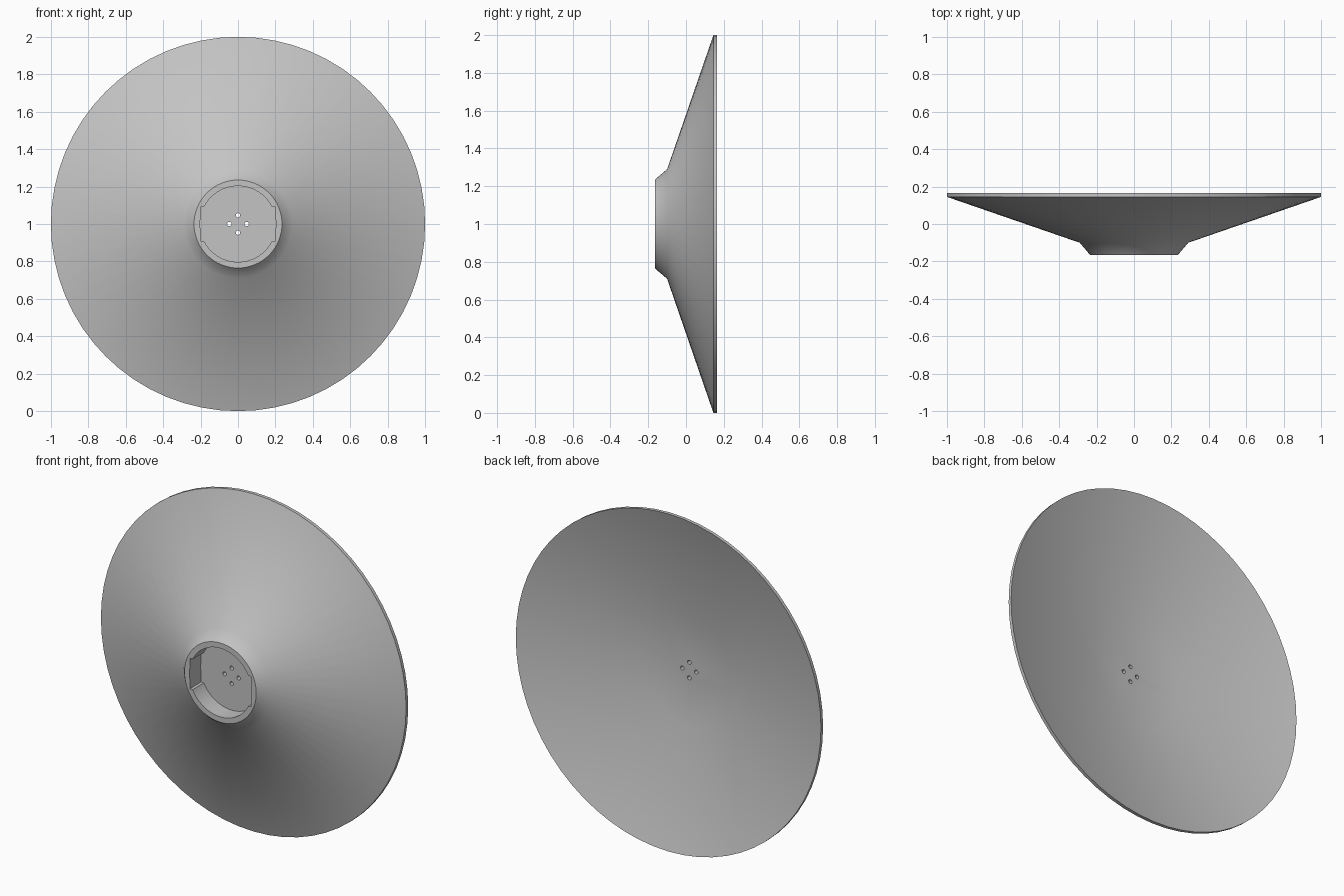
import bpy, bmesh, math
from mathutils import Matrix, Vector

cube = bpy.data.objects.get("Cube")
if cube:
    bpy.data.objects.remove(cube, do_unlink=True)

SEGMENTS = 64
CENTRE = Vector((0, 0, 1))

grey = bpy.data.materials.new("light grey")
grey.use_nodes = True
colour = (0.55, 0.55, 0.55, 1)
grey.diffuse_color = colour
grey.node_tree.nodes["Principled BSDF"].inputs["Base Color"].default_value = colour


def add_object(name, bm):
    bmesh.ops.recalc_face_normals(bm, faces=bm.faces)
    mesh = bpy.data.meshes.new(name)
    bm.to_mesh(mesh)
    bm.free()
    mesh.materials.append(grey)
    obj = bpy.data.objects.new(name, mesh)
    bpy.context.collection.objects.link(obj)
    return obj


def revolve(name, profile):
    """Turn (radius, y) points about the dish axis and close both ends."""
    bm = bmesh.new()
    verts = [bm.verts.new(CENTRE + Vector((r, y, 0))) for r, y in profile]
    edges = [bm.edges.new(pair) for pair in zip(verts, verts[1:])]
    bmesh.ops.spin(bm, geom=verts + edges, cent=CENTRE, axis=(0, 1, 0),
                   angle=math.tau, steps=SEGMENTS, use_merge=True)
    bmesh.ops.remove_doubles(bm, verts=bm.verts, dist=1e-5)
    bmesh.ops.holes_fill(bm, edges=[e for e in bm.edges if e.is_boundary], sides=0)
    return add_object(name, bm)


def peg(name, radius, x, z, front, back, segments):
    bm = bmesh.new()
    place = Matrix.Translation((x, (front + back) / 2, 1 + z)) @ Matrix.Rotation(math.pi / 2, 4, 'X')
    bmesh.ops.create_cone(bm, cap_ends=True, segments=segments, radius1=radius,
                          radius2=radius, depth=back - front, matrix=place)
    return add_object(name, bm)


def block(name, size, y):
    bm = bmesh.new()
    place = Matrix.Translation((0, y, 1)) @ Matrix.Diagonal((*size, 1))
    bmesh.ops.create_cube(bm, size=1, matrix=place)
    return add_object(name, bm)


# Dish shell: hub cone, wide cone, thin rim and hollow back with a flat floor
dish = revolve("dish", [(0.235, -0.165), (0.29, -0.10), (1, 0.145),
                        (1, 0.165), (0.33, -0.03)])

# Round socket with a square notch at each side, then four screw holes
cutters = [peg("socket_cutter", 0.203, 0, 0, -0.3, -0.06, SEGMENTS),
           block("notch_cutter", (0.4, 0.24, 0.18), -0.18)]
for i in range(4):
    a = i * math.pi / 2
    cutters.append(peg("screw_hole_cutter", 0.012, 0.046 * math.cos(a),
                       0.046 * math.sin(a), -0.3, 0.1, 12))

bpy.ops.object.select_all(action='DESELECT')
dish.select_set(True)
bpy.context.view_layer.objects.active = dish
for cutter in cutters:
    cutter.hide_render = True
    cut = dish.modifiers.new("cut", 'BOOLEAN')
    cut.operation = 'DIFFERENCE'
    cut.solver = 'EXACT'
    cut.object = cutter
    bpy.ops.object.modifier_apply(modifier=cut.name)
    bpy.data.objects.remove(cutter, do_unlink=True)

bpy.ops.object.shade_smooth_by_angle(angle=math.radians(35))
